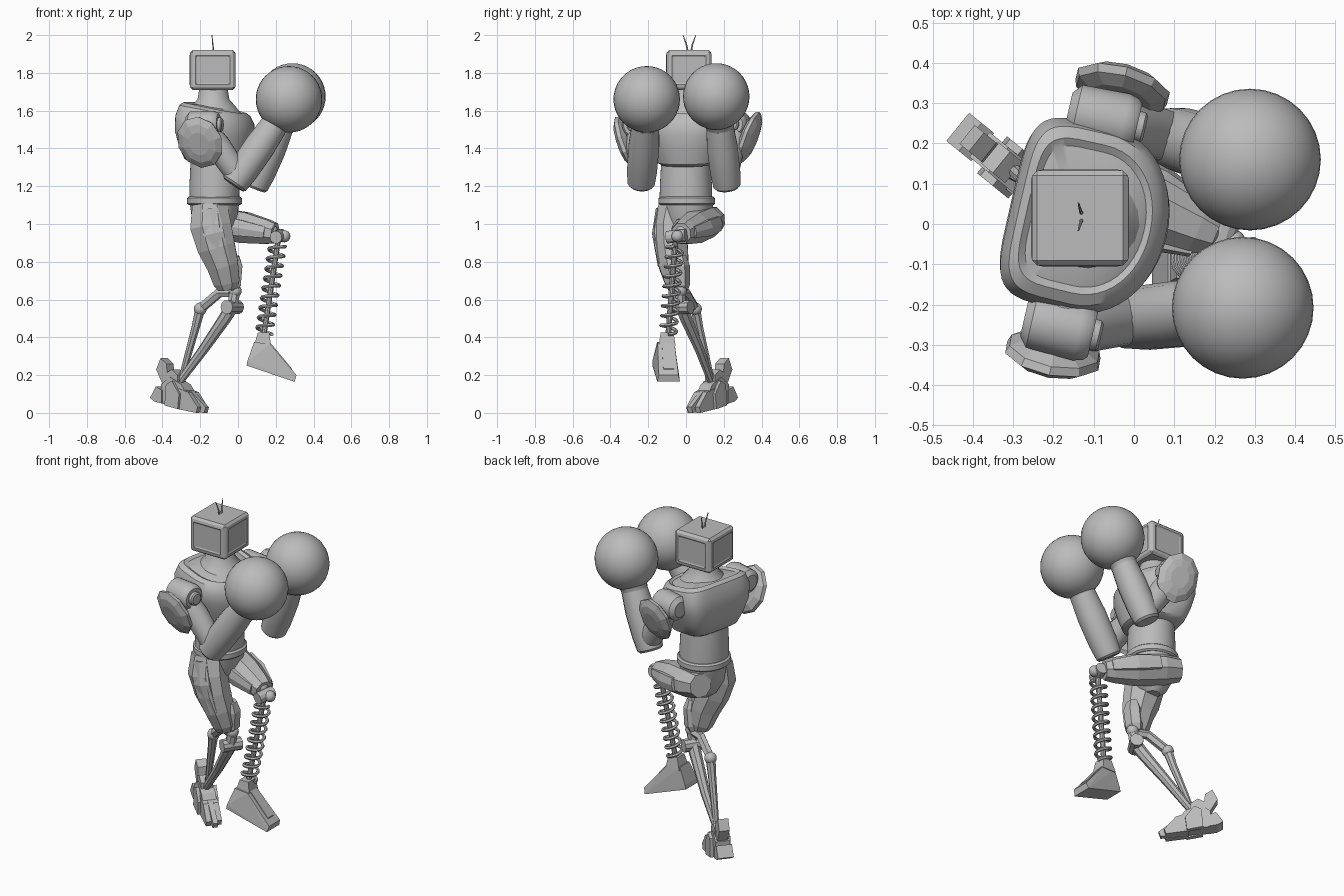
import bpy, bmesh
from math import sin, cos, pi, radians
from mathutils import Vector, Matrix

if "Cube" in bpy.data.objects:
    bpy.data.objects.remove(bpy.data.objects["Cube"])

grey = bpy.data.materials.new("plain_grey")
grey.use_nodes = True
COLOUR = (0.5, 0.5, 0.5, 1)
grey.diffuse_color = COLOUR
grey.node_tree.nodes["Principled BSDF"].inputs["Base Color"].default_value = COLOUR
V = Vector
YAW = Matrix.Rotation(radians(-13), 3, 'Z')


def finish(name, bm, smooth=False):
    bmesh.ops.recalc_face_normals(bm, faces=bm.faces)
    me = bpy.data.meshes.new(name)
    bm.to_mesh(me)
    bm.free()
    ob = bpy.data.objects.new(name, me)
    bpy.context.collection.objects.link(ob)
    me.materials.append(grey)
    if smooth:
        bpy.ops.object.select_all(action='DESELECT')
        ob.select_set(True)
        bpy.context.view_layer.objects.active = ob
        bpy.ops.object.shade_smooth_by_angle(angle=radians(35))
    return ob


def loft(name, rings, smooth=False):
    bm = bmesh.new()
    rows = [[bm.verts.new(p) for p in ring] for ring in rings]
    n = len(rows[0])
    for a, b in zip(rows, rows[1:]):
        for i in range(n):
            bm.faces.new((a[i], a[(i + 1) % n], b[(i + 1) % n], b[i]))
    bm.faces.new(rows[0])
    bm.faces.new(rows[-1])
    return finish(name, bm, smooth)


def tube(name, pts, radii, sides=8, smooth=False, ref=None):
    """Sweep a polygon along points; each radius is a number or (along ref, across)."""
    pts = [V(p) for p in pts]
    if ref is None:
        d = (pts[-1] - pts[0]).normalized()
        ref = V((1, 0, 0)) if abs(d.z) > 0.7 else V((0, 0, 1))
    rings = []
    for i, p in enumerate(pts):
        t = (pts[min(i + 1, len(pts) - 1)] - pts[max(i - 1, 0)]).normalized()
        across = t.cross(ref).normalized()
        along = across.cross(t)
        r = radii[i] if isinstance(radii, list) else radii
        ra, rb = r if isinstance(r, tuple) else (r, r)
        angles = [2 * pi * (k + 0.5) / sides for k in range(sides)]
        rings.append([p + along * ra * cos(q) + across * rb * sin(q) for q in angles])
    return loft(name, rings, smooth)


def ball(name, centre, r):
    bm = bmesh.new()
    bmesh.ops.create_uvsphere(bm, u_segments=32, v_segments=20, radius=r)
    bmesh.ops.translate(bm, verts=bm.verts, vec=centre)
    return finish(name, bm, True)


def hull(name, pts):
    bm = bmesh.new()
    for p in pts:
        bm.verts.new(p)
    bmesh.ops.convex_hull(bm, input=bm.verts)
    return finish(name, bm)


def torso(name, sections, centre, corner=2.0):
    """Stack D-shaped sections (z, depth, width, forward slope), square at the back."""
    rings = []
    for z, rx, ry, slope in sections:
        ring = []
        for k in range(48):
            c, s = cos(pi * k / 24), sin(pi * k / 24)
            e = 2 / (corner if c < 0 else 2.1)
            x = rx * abs(c) ** e * (1 if c > 0 else -1)
            y = ry * abs(s) ** e * (1 if s > 0 else -1)
            ring.append(YAW @ V((x, y, 0)) + V((centre[0], centre[1], z - slope * x)))
        rings.append(ring)
    return loft(name, rings, True)


# Head: bevelled box with shallow side panels and two aerials
bm = bmesh.new()
bmesh.ops.create_cube(bm, size=1)
bmesh.ops.scale(bm, vec=(0.238, 0.235, 0.21), verts=bm.verts)
bmesh.ops.bevel(bm, geom=bm.edges[:], offset=0.012, segments=1, affect='EDGES')
bm.faces.ensure_lookup_table()
panels = [f for f in bm.faces if f.calc_area() > 0.02 and abs(f.normal.z) < 0.5]
bmesh.ops.inset_individual(bm, faces=panels, thickness=0.022, depth=0.003)
bmesh.ops.inset_individual(bm, faces=panels, thickness=0.012, depth=-0.004)
bmesh.ops.translate(bm, verts=bm.verts, vec=(-0.134, 0.015, 1.815))
finish("head_box", bm)
for name, side in (("left_aerial", 1), ("right_aerial", -1)):
    tube(name, [(-0.13, 0.018 + 0.008 * side, 1.91), (-0.133, 0.018 + 0.016 * side, 1.95),
                (-0.138, 0.018 + 0.034 * side, 2.0)], [0.005, 0.004, 0.002], 6)
tube("neck", [(-0.13, 0.015, z) for z in (1.72, 1.66, 1.62, 1.58)],
     [0.075, 0.085, 0.12, 0.15], 24, True)

# Trunk
torso("chest", [(1.315, .13, .14, .1), (1.33, .155, .165, .1), (1.40, .18, .195, .05),
                (1.48, .198, .225, .05), (1.55, .195, .235, .12), (1.60, .175, .216, .18),
                (1.615, .155, .188, .2), (1.605, .14, .17, .2), (1.62, .10, .11, .15)],
      (-0.112, 0.012), 5)
torso("abdomen", [(1.12, .13, .14, 0), (1.2, .132, .138, 0), (1.35, .125, .13, 0)], (-0.125, 0))
torso("belt", [(1.10, .135, .14, 0), (1.108, .145, .15, 0), (1.137, .145, .15, 0),
               (1.145, .135, .14, 0)], (-0.125, 0.005))
torso("pelvis", [(0.9, .04, .04, 0), (0.93, .08, .07, 0), (1.0, .115, .12, 0),
                 (1.11, .13, .135, 0)], (-0.125, 0.01))

# Arms with forward-facing shoulder drums, tilted pads and round gloves
arms = {
    "right": (-1, V((-.185, -.255, 1.525)), V((.005, -.235, 1.25)), V((.19, -.215, 1.52)),
              V((.27, -.208, 1.66)), V((-.2, -.32, 1.435))),
    "left": (1, V((-.075, .262, 1.53)), V((.105, .212, 1.24)), V((.22, .18, 1.51)),
             V((.288, .16, 1.675)), V((-.03, .335, 1.46))),
}
fore = YAW @ V((1, 0, 0))
for side, (s, shoulder, elbow, wrist, glove, pad) in arms.items():
    tube(side + "_shoulder_drum", [shoulder + fore * d for d in (-.09, -.07, .05, .075, .085)],
         [.045, .07, .075, .068, .058], 24, True)
    tube(side + "_shoulder_cap", [shoulder + fore * d for d in (.08, .1, .106)],
         [.04, .038, .03], 20, True)
    inward = YAW @ V((0, -s, 0))
    tube(side + "_shoulder_axle", [shoulder, shoulder + inward * .1], .055, 16, True)
    tube(side + "_upper_arm", [shoulder, shoulder.lerp(elbow, .4), elbow],
         [.055, .07, .062], 16, True)
    line = (wrist - elbow).normalized()
    tube(side + "_forearm", [elbow - line * .052, elbow - line * .04, elbow + line * .04,
                             elbow.lerp(wrist, .6), wrist],
         [.062, .073, .081, .083, .074], 16, True)
    tube(side + "_cuff", [wrist - line * .02, wrist.lerp(glove, .15), wrist.lerp(glove, .5)],
         [.07, .078, .12], 24, True)
    ball(side + "_glove", glove, 0.176)
    out = (YAW @ V((0, s, 0)) * .94 - V((0, 0, .34))).normalized()
    tube(side + "_shoulder_pad", [pad + out * d for d in (-.03, -.012, .008, .028, .036)],
         [(.10, .08), (.138, .115), (.146, .122), (.11, .09), (.065, .055)], 10, False,
         V((-.25, 0, 1)))

# Standing leg
tube("right_thigh", [(-.15, -.07, 1.1), (-.145, -.085, .99), (-.115, -.078, .88),
                     (-.08, -.065, .78), (-.06, -.05, .69), (-.055, -.045, .655)],
     [(.10, .08), (.118, .092), (.108, .095), (.09, .085), (.075, .065), (.055, .05)], 8)
tube("right_thigh_plate", [(-.15, -.14, 1.08), (-.13, -.155, .95), (-.08, -.13, .78)],
     [(.05, .02), (.065, .025), (.045, .02)], 6)
tube("right_knee_guard", [(-.02, -.04, .83), (-.02, -.035, .78), (-.03, -.03, .68),
                          (-.04, -.03, .65)],
     [(.03, .04), (.05, .055), (.052, .052), (.035, .04)], 6)
ball("right_knee_ball", (-.015, -.03, .645), .034)
tube("right_knee_strut", [(-.015, -.03, .65), (-.03, -.03, .56)], .03, 8)
tube("right_knee_hinge", [(-.06, -.07, .56), (.0, .025, .56)], .038, 10)
tube("rear_knee_link", [(-.04, -.025, .635), (-.1, 0, .635), (-.2, .05, .55)], .026, 6)
ball("rear_link_joint", (-.2, .05, .55), .034)
tube("rear_shin_rod", [(-.2, .05, .55), (-.225, .07, .45), (-.3, .135, .18)],
     [.028, .023, .016], 8)
tube("front_shin_rod", [(-.02, -.03, .58), (-.07, 0, .5), (-.18, .07, .34), (-.32, .14, .15)],
     [.036, .034, .027, .02], 8)

# Clawed foot, laid out along its own heel-to-toe line
HEEL, FWD, OUT = V((-.43, .235, 0)), V((.775, -.63, 0)), V((.63, .775, 0))


def foot_block(name, profile, half, shift=0):
    hull(name, [HEEL + FWD * u + OUT * (shift + s * half) + V((0, 0, z))
                for u, z in profile for s in (-1, 1)])


foot_block("heel_claw", [(-.01, .08), (.03, .14), (.07, .12), (.07, .05), (.02, .06)], .045)
foot_block("foot_sole", [(.06, .05), (.06, .15), (.12, .19), (.2, .15), (.25, .08), (.25, .02)], .04)
foot_block("ankle_block", [(.09, .1), (.09, .21), (.13, .23), (.17, .2), (.17, .1)], .034)
foot_block("ankle_fin", [(.02, .23), (.05, .29), (.09, .26), (.1, .16), (.07, .14)], .03)
for i, shift in enumerate((-.03, 0, .03)):
    tip = .345 - abs(shift)
    foot_block(f"toe_{i + 1}", [(.18, .02), (.18, .13), (.25, .11), (tip, .03), (tip - .01, 0)],
               .0145, shift)
for i, shift in enumerate((-.045, .045)):
    foot_block(f"side_claw_{i + 1}", [(.1, .04), (.11, .15), (.15, .17), (.2, .1), (.19, .02)],
               .014, shift)

# Raised leg with a coil spring shin
hip, knee = V((-.2, .145, 1.025)), V((.195, -.025, .95))
tube("left_thigh", [hip.lerp(knee, t) for t in (0, .22, .6, .89, 1)],
     [.07, (.085, .1), (.088, .095), (.07, .072), (.057, .057)], 8)
for name, s in (("outer", 1), ("inner", -1)):
    off = V((.4, .9, 0)).normalized() * s
    tube("left_thigh_plate_" + name,
         [hip.lerp(knee, t) + off * w for t, w in ((.3, .09), (.6, .088), (.92, .06))],
         [(.045, .02), (.05, .022), (.035, .015)], 6)
ball("left_knee_ball", (.175, -.02, .965), .035)
ball("left_knee_cap", (.245, -.045, .935), .032)
tube("left_knee_axle", [(.20, -.1, .93), (.23, 0, .94)], .034, 12)

top, bottom = V((.215, -.055, .93)), V((.135, -.095, .40))
axis = (bottom - top).normalized()
side_a = axis.cross(V((0, 1, 0))).normalized()
side_b = axis.cross(side_a)
TURNS, STEPS = 9, 16
count = TURNS * STEPS
coil = []
for i in range(count + 1):
    q = 2 * pi * i / STEPS
    coil.append(top.lerp(bottom, .08 + .88 * i / count) + (side_a * cos(q) + side_b * sin(q)) * .042)
tube("shin_spring", coil, .0095, 6, True, axis)
tube("shin_rod", [top, bottom], .015, 10, True)

# Wedge foot under the spring
hull("left_ankle", [(x, y, z) for x0, x1, h, z in ((.085, .175, .045, .355), (.105, .165, .034, .425))
                    for x in (x0, x1) for y in (-.1 - h, -.1 + h)])
hull("left_foot", [(x, y + s * h, z) for x, y, z, h in
                   ((.045, -.12, .25, .058), (.05, -.12, .275, .058), (.085, -.108, .375, .045),
                    (.17, -.105, .365, .045), (.31, -.092, .2, .052), (.3, -.092, .165, .06))
                   for s in (-1, 1)])
hull("left_foot_ridge", [(x, y + s * .028, z) for x, y, z in
                         ((.16, -.1, .385), (.285, -.092, .235), (.285, -.092, .2), (.16, -.1, .34))
                         for s in (-1, 1)])
